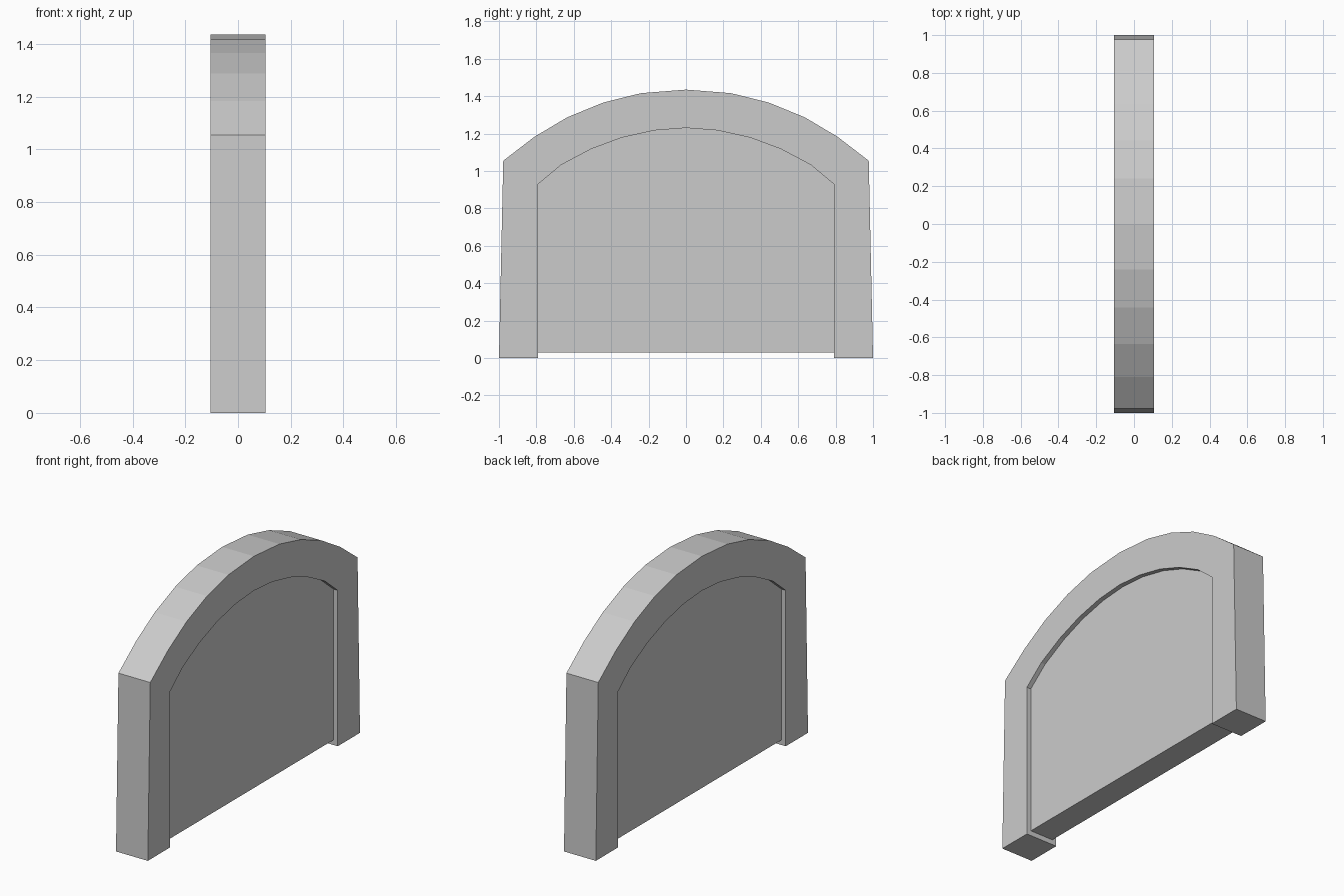
import bpy, bmesh

if "Cube" in bpy.data.objects:
    bpy.data.objects.remove(bpy.data.objects["Cube"])

# Half profiles (y, z) from the foot up to the crown
OUTER = [(1.0, 0), (0.977, 1.055), (0.81, 1.183), (0.635, 1.287),
         (0.442, 1.366), (0.24, 1.416), (0, 1.435)]
INNER = [(0.79, 0), (0.79, 0.93), (0.668, 1.032), (0.508, 1.117),
         (0.345, 1.178), (0.17, 1.217), (0, 1.23)]


def mirrored(half):
    """Full arch line from +y foot over the crown to -y foot."""
    return half + [(-y, z) for y, z in reversed(half[:-1])]


def prism(name, outline, half_depth):
    """Extrude a closed y-z outline along x, centred on x = 0."""
    bm = bmesh.new()
    face = bm.faces.new([bm.verts.new((-half_depth, y, z)) for y, z in outline])
    result = bmesh.ops.extrude_face_region(bm, geom=[face], use_keep_orig=True)
    top = [g for g in result["geom"] if isinstance(g, bmesh.types.BMVert)]
    bmesh.ops.translate(bm, verts=top, vec=(2 * half_depth, 0, 0))
    bmesh.ops.recalc_face_normals(bm, faces=bm.faces)
    mesh = bpy.data.meshes.new(name)
    bm.to_mesh(mesh)
    bm.free()
    obj = bpy.data.objects.new(name, mesh)
    bpy.context.collection.objects.link(obj)
    return obj


# Arched surround: outer line out, inner line back
prism("arch_frame", mirrored(OUTER) + mirrored(INNER)[::-1], 0.105)

# Recessed panel filling the opening, raised slightly off the ground
panel_half = [(0.79, 0.03)] + INNER[1:]
prism("door_panel", mirrored(panel_half), 0.077)
